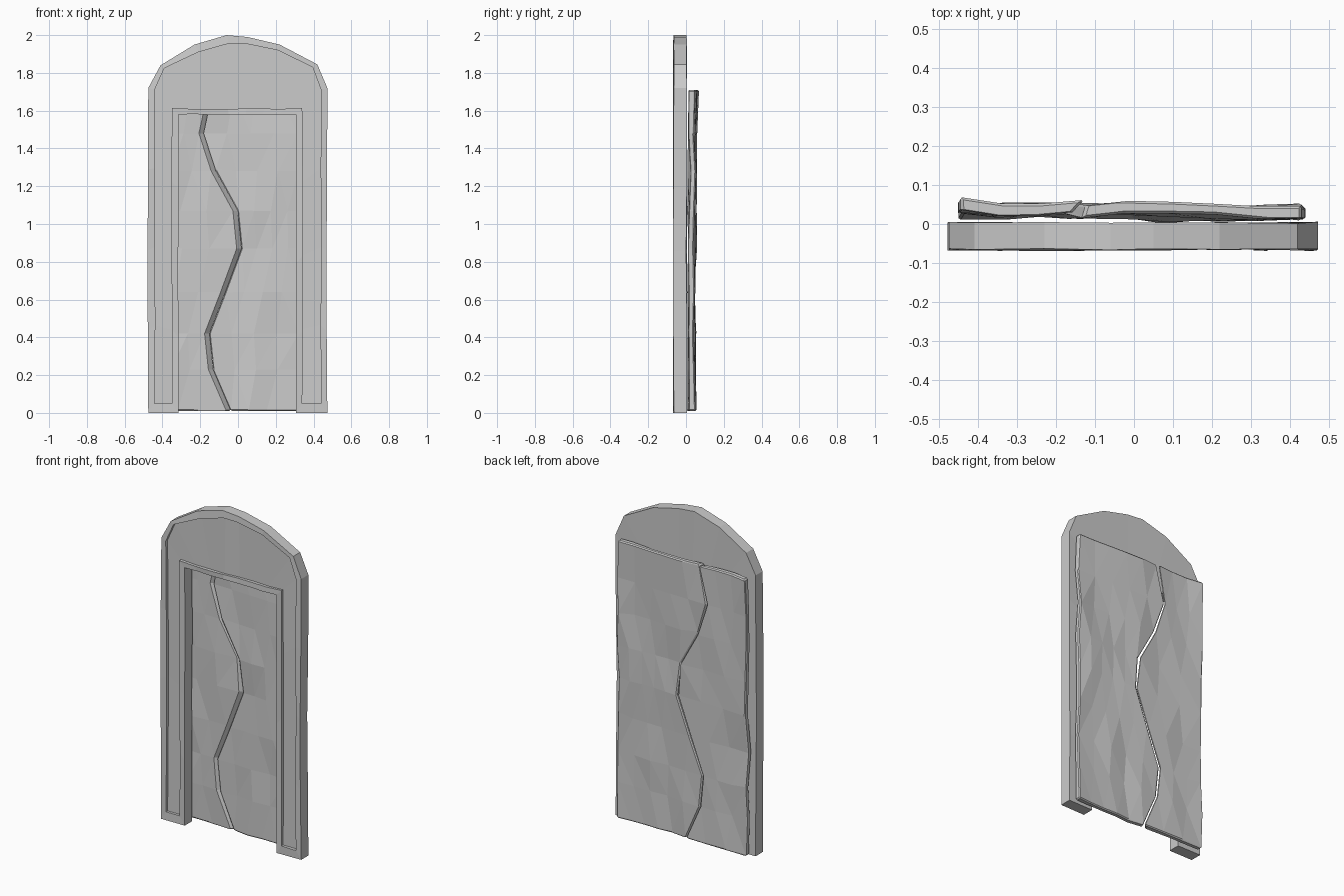
import bpy, bmesh, random

if "Cube" in bpy.data.objects:
    bpy.data.objects.remove(bpy.data.objects["Cube"])

random.seed(4)


def jit(a):
    return random.uniform(-a, a)


def finish(name, bm, bevel=0.0):
    bmesh.ops.recalc_face_normals(bm, faces=bm.faces)
    me = bpy.data.meshes.new(name)
    bm.to_mesh(me)
    bm.free()
    ob = bpy.data.objects.new(name, me)
    bpy.context.collection.objects.link(ob)
    if bevel:
        m = ob.modifiers.new("chamfer", 'BEVEL')
        m.width, m.segments, m.angle_limit = bevel, 1, 0.9
    return ob


# --- arched frame: matching paths from left foot, over the top, to right foot
def path(xl, xr, z0, z1, top, wob=0.005):
    levels = [z0 + (z1 - z0) * i / 4 for i in range(5)]
    dl, dr = [0] + [jit(wob) for _ in range(3)] + [0], [0] + [jit(wob) for _ in range(3)] + [0]
    left = [(xl + d, z) for d, z in zip(dl, levels)]
    right = [(xr + d, z) for d, z in zip(dr, levels)]
    return left + top + right[::-1]


def lintel(x0, x1, za, zb):
    return [(x0 + (x1 - x0) * i / 7, za + (zb - za) * i / 7 + jit(0.003)) for i in range(1, 7)]


outer = path(-.475, .473, 0, 1.72, [(-.41, 1.84), (-.23, 1.95), (-.06, 2.0),
                                    (.05, 1.99), (.22, 1.95), (.42, 1.845)])
rim = path(-.442, .44, .05, 1.71, [(-.39, 1.825), (-.21, 1.91), (-.05, 1.955),
                                   (.04, 1.955), (.21, 1.92), (.395, 1.83)])
inner = path(-.35, .34, .05, 1.615, lintel(-.35, .34, 1.612, 1.607))
opening = path(-.315, .307, 0, 1.58, lintel(-.315, .307, 1.58, 1.578), .003)

bm = bmesh.new()


def loop(pts, y, a=0.003):
    return [bm.verts.new((x, y + jit(a), z)) for x, z in pts]


loops = [loop(opening, .003), loop(opening, -.066), loop(inner, -.067),
         loop(inner, -.048, .004), loop(rim, -.048, .004), loop(rim, -.067),
         loop(outer, -.066), loop(outer, .003)]
for k, a in enumerate(loops):
    b = loops[(k + 1) % 8]
    for i in range(len(a) - 1):
        bm.faces.new((a[i], a[i + 1], b[i + 1], b[i]))
# close both feet: front border, recess end, underside
for e in (0, -1):
    for q in ((6, 5, 2, 1), (5, 4, 3, 2), (7, 6, 1, 0)):
        bm.faces.new([loops[k][e] for k in q])
finish("arch_frame", bm)

# --- broken door slab behind the frame, split by a zigzag crack
rows = [(-.05, .01), (-.145, .23), (-.165, .42), (-.08, .64), (.005, .87),
        (-.015, 1.07), (-.13, 1.28), (-.195, 1.48), (-.145, 1.71)]


def slab(name, left_edges, right_edges, y_front, y_back, cols):
    """edges: (front x, back x) per row"""
    bm = bmesh.new()
    grids = []
    n = len(rows)
    wave = [[jit(.009) for _ in range(cols + 1)] for _ in range(n)]
    for side, y in ((0, y_front), (1, y_back)):
        g = []
        for r, (_, z) in enumerate(rows):
            x0, x1 = left_edges[r][side], right_edges[r][side]
            lean = .010 * (r / (n - 1)) ** 2 - .004
            g.append([bm.verts.new((x0 + (x1 - x0) * c / cols,
                                    y + lean + wave[r][c] + side * jit(.003), z))
                      for c in range(cols + 1)])
        grids.append(g)
    f, b = grids
    for g in grids:
        for r in range(n - 1):
            for c in range(cols):
                bm.faces.new((g[r][c], g[r][c + 1], g[r + 1][c + 1], g[r + 1][c]))
    for r in range(n - 1):
        for c in (0, cols):
            bm.faces.new((f[r][c], f[r + 1][c], b[r + 1][c], b[r][c]))
    for r in (0, n - 1):
        for c in range(cols):
            bm.faces.new((f[r][c], f[r][c + 1], b[r][c + 1], b[r][c]))
    bmesh.ops.triangulate(bm, faces=[q for q in bm.faces])
    return finish(name, bm, .006)


left_side = [(x, x) for x in (-.447 + jit(.006) for _ in rows)]
right_side = [(x, x) for x in (.435 + jit(.006) for _ in rows)]
slab("left_slab", left_side, [(x - .012, x + .018) for x, _ in rows], .022, .052, 3)
slab("right_slab", [(x + .012, x + .022) for x, _ in rows], right_side, .014, .044, 5)
